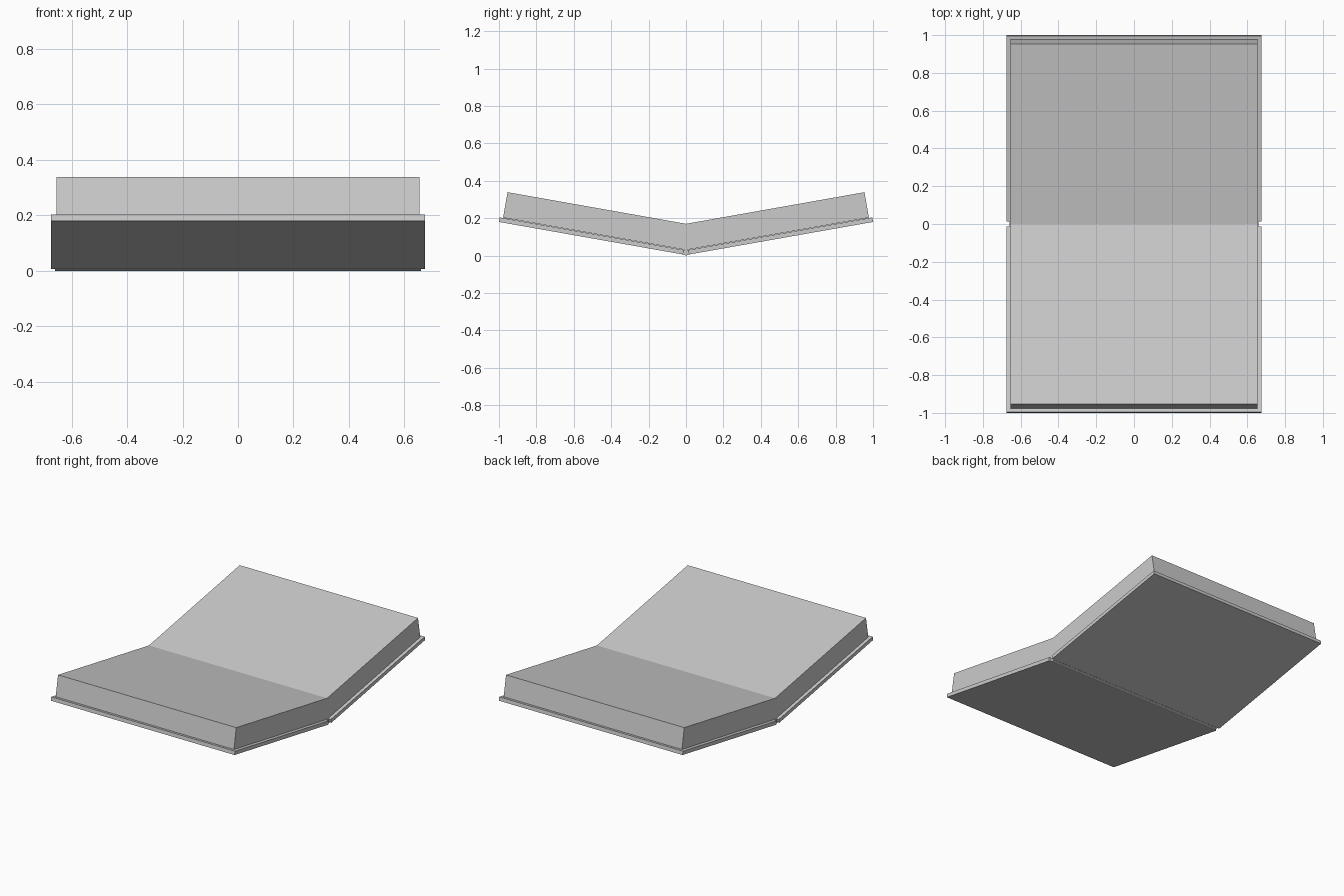
import bpy
import bmesh

cube = bpy.data.objects.get("Cube")
if cube:
    bpy.data.objects.remove(cube, do_unlink=True)

grey = bpy.data.materials.new("light_grey")
grey.use_nodes = True
COLOUR = (0.6, 0.6, 0.6, 1.0)
grey.diffuse_color = COLOUR
grey.node_tree.nodes["Principled BSDF"].inputs["Base Color"].default_value = COLOUR


def extrude_profile(name, profile, half_width):
    """Sweep a closed (y, z) profile along x, centred on x = 0."""
    bm = bmesh.new()
    face = bm.faces.new([bm.verts.new((-half_width, y, z)) for y, z in profile])
    result = bmesh.ops.extrude_face_region(bm, geom=[face])
    verts = [v for v in result["geom"] if isinstance(v, bmesh.types.BMVert)]
    bmesh.ops.translate(bm, verts=verts, vec=(2 * half_width, 0, 0))
    bmesh.ops.recalc_face_normals(bm, faces=bm.faces)
    mesh = bpy.data.meshes.new(name)
    bm.to_mesh(mesh)
    bm.free()
    mesh.materials.append(grey)
    obj = bpy.data.objects.new(name, mesh)
    bpy.context.collection.objects.link(obj)
    return obj


# Page block: one half of the open V on each side of the fold
page_half = [(0, 0.03), (0.978, 0.203), (0.954, 0.339), (0, 0.17)]
# Cover board: thin slab that overhangs the pages
board = [(0.016, 0.006), (1.0, 0.18), (0.996, 0.204), (0.012, 0.03)]

for side, sign in (("front", -1), ("back", 1)):
    extrude_profile(side + "_pages", [(sign * y, z) for y, z in page_half], 0.655)
    extrude_profile(side + "_cover", [(sign * y, z) for y, z in board], 0.675)

# Spine: narrow strip joining the two boards
spine = [(-0.016, 0.005), (0, 0), (0.016, 0.005), (0.012, 0.03), (-0.012, 0.03)]
extrude_profile("spine", spine, 0.66)
